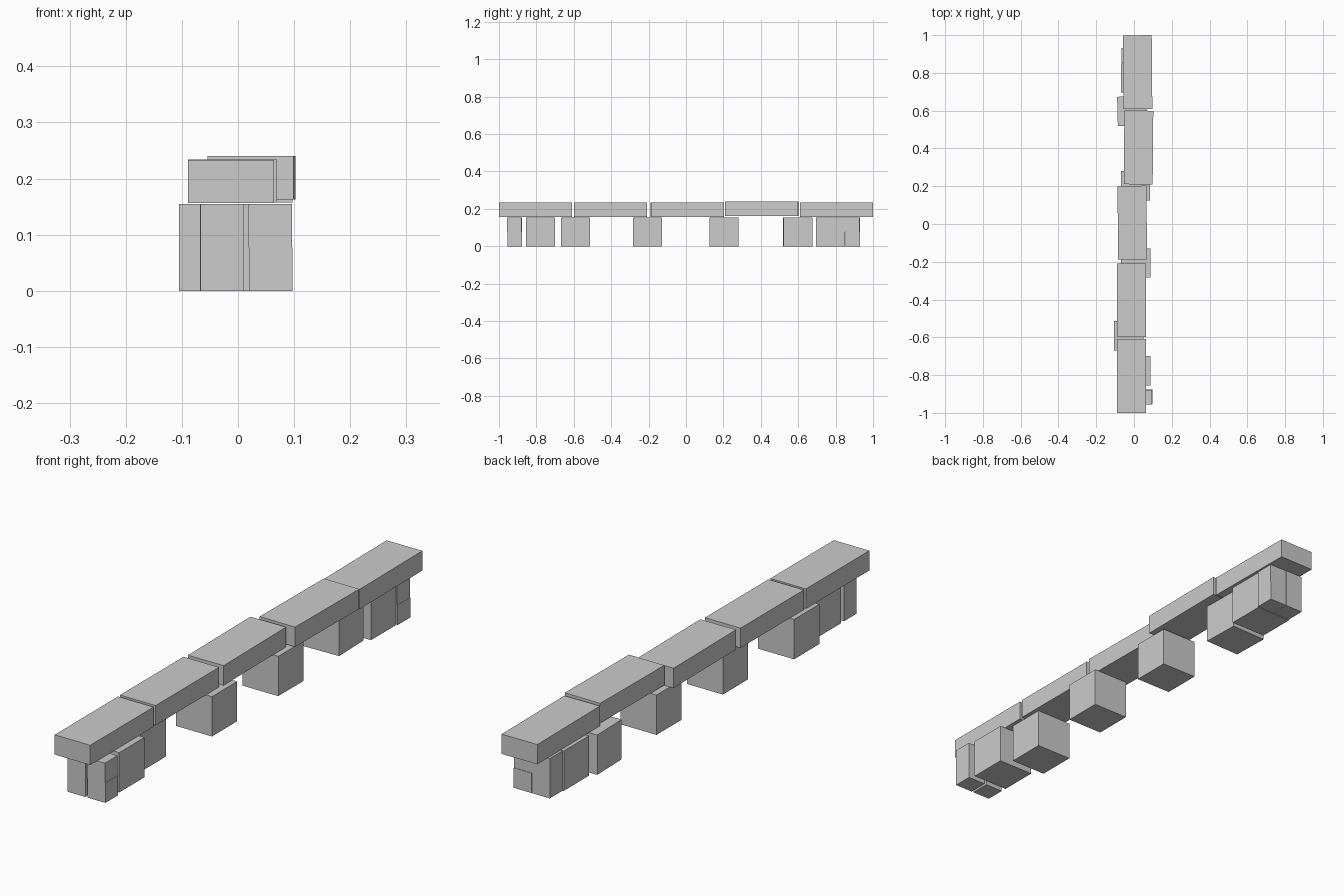
import bpy
from math import radians

if "Cube" in bpy.data.objects:
    bpy.data.objects.remove(bpy.data.objects["Cube"])


def box(name, x, y, z, size, turn=0):
    """Box centred on x, y with its underside at z, turned about the vertical."""
    bpy.ops.mesh.primitive_cube_add(size=1, location=(x, y, z + size[2] / 2),
                                    rotation=(0, 0, radians(turn)))
    ob = bpy.context.object
    ob.name = name
    ob.scale = size
    bpy.ops.object.transform_apply(location=False, rotation=True, scale=True)
    return ob


U = 0.155          # full block side
H = U / 2          # half block side
PLANK = (0.153, 0.39, 0.077)

# Five planks laid end to end: x, y, underside z, turn in degrees
planks = [(-0.0125, -0.805, 0.156, 0),
          (-0.0125, -0.403, 0.157, 0),
          (-0.009, 0.007, 0.157, 0.6),
          (0.024, 0.405, 0.163, -0.5),
          (0.019, 0.804, 0.157, 0.5)]
for i, (x, y, z, turn) in enumerate(planks):
    box(f"plank_{i + 1}", x, y, z, PLANK, turn)

# Six cube supports: x, y, turn
cubes = [(0.0095, -0.777, 0), (-0.0275, -0.592, 0), (0.0095, -0.207, 0),
         (0.008, 0.203, 0), (-0.010, 0.598, 1.5), (0.008, 0.773, 0)]
for i, (x, y, turn) in enumerate(cubes):
    box(f"support_block_{i + 1}", x, y, 0, (U, U, U), turn)

# Each end has a tall half-width post and a stack of two small cubes
ends = [("front", -0.0285, 0.0585, -0.915), ("back", -0.0265, 0.0515, 0.892)]
for end, post_x, stack_x, y in ends:
    box(f"{end}_end_post", post_x, y, 0, (H, H, U))
    box(f"{end}_small_cube_lower", stack_x, y, 0, (H, H, H))
    box(f"{end}_small_cube_upper", stack_x - 0.001, y - 0.002, H, (H, H, H))
